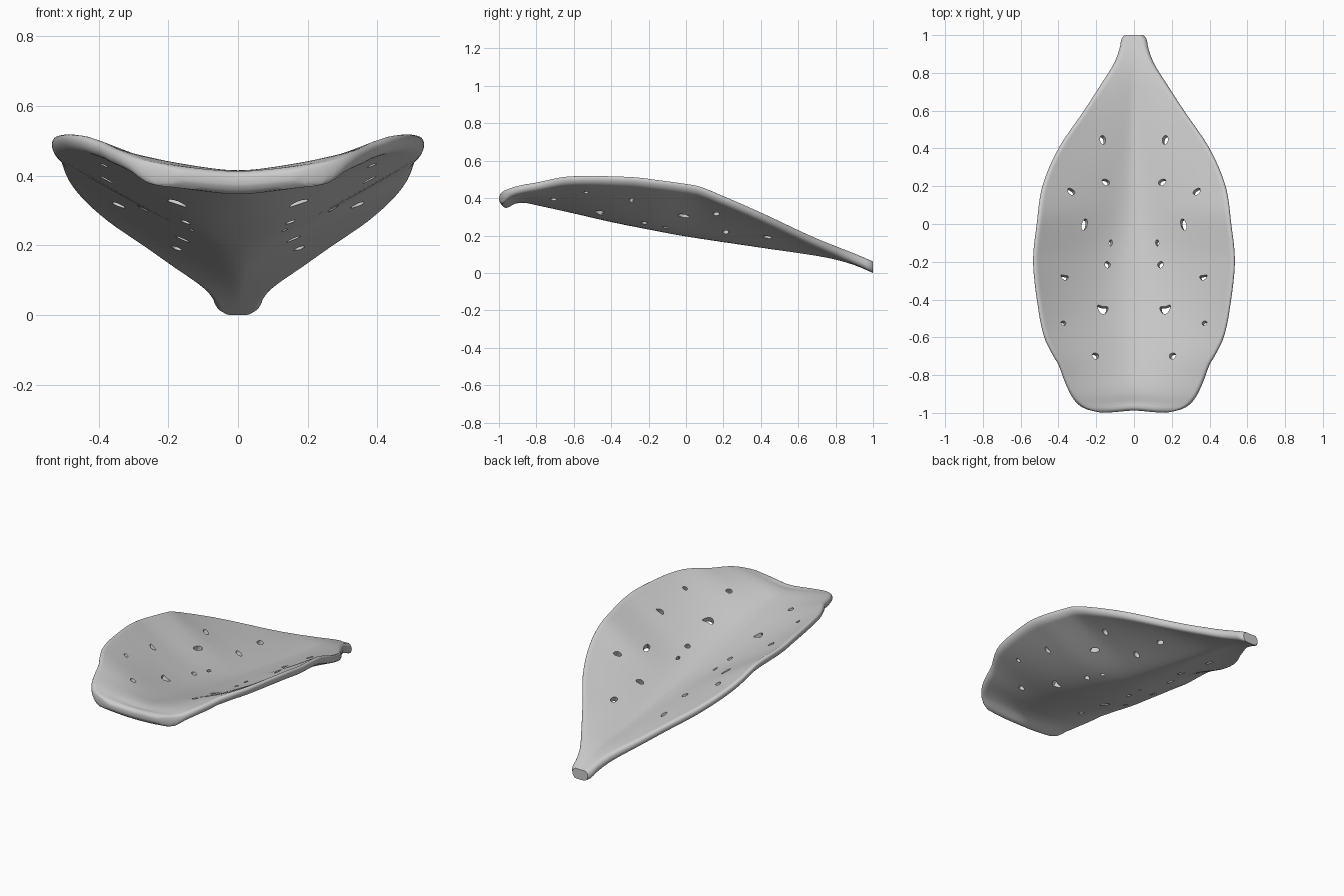
import bpy, bmesh, math

if "Cube" in bpy.data.objects:
    bpy.data.objects.remove(bpy.data.objects["Cube"])


def curve(points):
    """Smooth interpolation through (y, value) points."""
    n = len(points)
    slope = []
    for i in range(n):
        a, b = points[max(i - 1, 0)], points[min(i + 1, n - 1)]
        slope.append((b[1] - a[1]) / (b[0] - a[0]))

    def f(y):
        y = min(max(y, points[0][0]), points[-1][0])
        i = 0
        while i < n - 2 and y > points[i + 1][0]:
            i += 1
        (x0, v0), (x1, v1) = points[i], points[i + 1]
        d = x1 - x0
        t = (y - x0) / d
        return ((2*t**3 - 3*t*t + 1) * v0 + (t**3 - 2*t*t + t) * d * slope[i]
                + (3*t*t - 2*t**3) * v1 + (t**3 - t*t) * d * slope[i + 1])
    return f


# Leaf outline, keel underside, rim top, thickness and fold shape along y
half_width = curve([(-1, .17), (-.985, .24), (-.96, .29), (-.92, .325), (-.87, .352),
                    (-.8, .38), (-.75, .397), (-.7, .427), (-.6, .475), (-.45, .507),
                    (-.2, .534), (0, .515), (.2, .485), (.4, .4), (.6, .265),
                    (.75, .168), (.85, .106), (.93, .076), (.98, .066), (1, .05)])
keel = curve([(-1, .352), (-.97, .347), (-.92, .37), (-.87, .375), (-.8, .362), (-.6, .318),
              (-.4, .272), (-.2, .232), (0, .195), (.4, .135), (.75, .082), (.9, .042), (1, 0)])
rim = curve([(-1, .432), (-.9, .47), (-.8, .49), (-.63, .525), (-.3, .525), (-.15, .508),
             (0, .487), (.07, .474), (.2, .42), (.4, .332), (.7, .19), (.9, .106), (1, .062)])
thick = curve([(-1, .066), (-.98, .068), (-.93, .047), (-.85, .038), (0, .036),
               (.6, .04), (.85, .055), (1, .06)])
fold = curve([(-1, 1.0), (-.7, 1.05), (-.45, 1.2), (-.2, 1.18), (0, 1.02),
              (.2, .97), (.45, .97), (1, 1.0)])
crease = curve([(-1, .22), (0, .2), (.2, .14), (.45, .08), (1, .1)])


def section(y, s):
    """Point pair (top, bottom) at station y, s in -1..1 across the leaf."""
    t = abs(s)
    w, h = half_width(y), thick(y)
    centre = keel(y) + h / 2
    rim_h = max(h, .05)
    edge = max(rim(y) - rim_h / 2, centre)
    d = crease(y)                            # V fold with a rounded keel
    soft = (math.sqrt(t * t + d * d) - d) / (math.sqrt(1 + d * d) - d)
    z = centre + (edge - centre) * soft ** fold(y)
    h = h + (rim_h - h) * t ** 5
    x = w * s
    round_w = .025 / w                       # rounded rim
    k = max(0, (t - 1 + round_w) / round_w)
    h *= math.sqrt(max(0, 1 - k * k))
    k = max(0, (-.97 - y) / .0315)           # rounded front lip
    h *= math.sqrt(1 - k * k)
    yy = y
    if y < -.8:                              # slight notch in the front edge
        yy += .012 * math.exp(-(x / .1) ** 2) * (-.8 - y) / .2
    return (x, yy, z + h / 2), (x, yy, z - h / 2)


# Leaf shell: lofted closed cross-sections
ys = [-1, -.998, -.993, -.983, -.97, -.955, -.94, -.92]
ys += [-.9 + .04 * i for i in range(46)] + [.94, .965, .98, .99, 1]
half = [i / 20 for i in range(19)] + [.925, .945, .96, .972, .983, .992, .998, 1]
ss = [-s for s in reversed(half[1:])] + half
bm = bmesh.new()
rings = []
for y in ys:
    pairs = [section(y, s) for s in ss]
    loop = [p[0] for p in pairs] + [p[1] for p in reversed(pairs[1:-1])]
    rings.append([bm.verts.new(p) for p in loop])
for a, b in zip(rings, rings[1:]):
    for i in range(len(a)):
        j = (i + 1) % len(a)
        bm.faces.new((a[i], a[j], b[j], b[i]))
m = len(ss)
for r in (rings[0], rings[-1]):              # end caps as strips
    top, bot = r[:m], [r[0]] + list(reversed(r[m:])) + [r[m - 1]]
    for i in range(m - 1):
        quad = list(dict.fromkeys((top[i], top[i + 1], bot[i + 1], bot[i])))
        bm.faces.new(quad)
bmesh.ops.recalc_face_normals(bm, faces=bm.faces)
mesh = bpy.data.meshes.new("leaf_shell")
bm.to_mesh(mesh)
bm.free()
leaf = bpy.data.objects.new("leaf_shell", mesh)
bpy.context.collection.objects.link(leaf)

# Insect-bite holes, cut square to the surface: x, y, radius x, radius y, tilt, bend
holes = [(.165, .445, .017, .025, 0, 0), (.149, .222, .023, .017, .1, .2),
         (.332, .172, .023, .017, .4, .2), (.262, -.003, .016, .034, .35, .0),
         (.123, -.1, .009, .018, .2, 0), (.14, -.214, .016, .018, .3, .2),
         (.367, -.28, .024, .013, 0, .7), (.165, -.448, .032, .022, .1, .9),
         (.373, -.524, .015, .012, 0, .2), (.204, -.698, .019, .017, 0, .2)]
bm = bmesh.new()
for x, y, rx, ry, tilt, bend in holes:
    zs = section(y, x / half_width(y))[0][2]
    for side in (1, -1):
        lo, hi = [], []
        for i in range(14):
            a = 2 * math.pi * i / 14
            px, py = rx * math.cos(a), ry * math.sin(a)
            py += bend * ry * (math.cos(a) ** 2 - .5)
            qx = x + px * math.cos(tilt) - py * math.sin(tilt)
            qy = y + px * math.sin(tilt) + py * math.cos(tilt)
            for ring, dz in ((lo, -.1), (hi, .06)):
                ring.append(bm.verts.new((side * (qx - .35 * dz), qy + .3 * dz, zs + dz)))
        bm.faces.new(lo)
        bm.faces.new(hi)
        for i in range(14):
            j = (i + 1) % 14
            bm.faces.new((lo[i], lo[j], hi[j], hi[i]))
bmesh.ops.recalc_face_normals(bm, faces=bm.faces)
cut_mesh = bpy.data.meshes.new("hole_cutters")
bm.to_mesh(cut_mesh)
bm.free()
cutter = bpy.data.objects.new("hole_cutters", cut_mesh)
bpy.context.collection.objects.link(cutter)
cutter.hide_render = True

# Cut the holes, then smooth
mod = leaf.modifiers.new("holes", 'BOOLEAN')
mod.operation = 'DIFFERENCE'
mod.solver = 'EXACT'
mod.object = cutter
bpy.context.view_layer.objects.active = leaf
leaf.select_set(True)
bpy.ops.object.modifier_apply(modifier=mod.name)
bpy.data.objects.remove(cutter)
bpy.ops.object.shade_smooth_by_angle(angle=math.radians(40))
